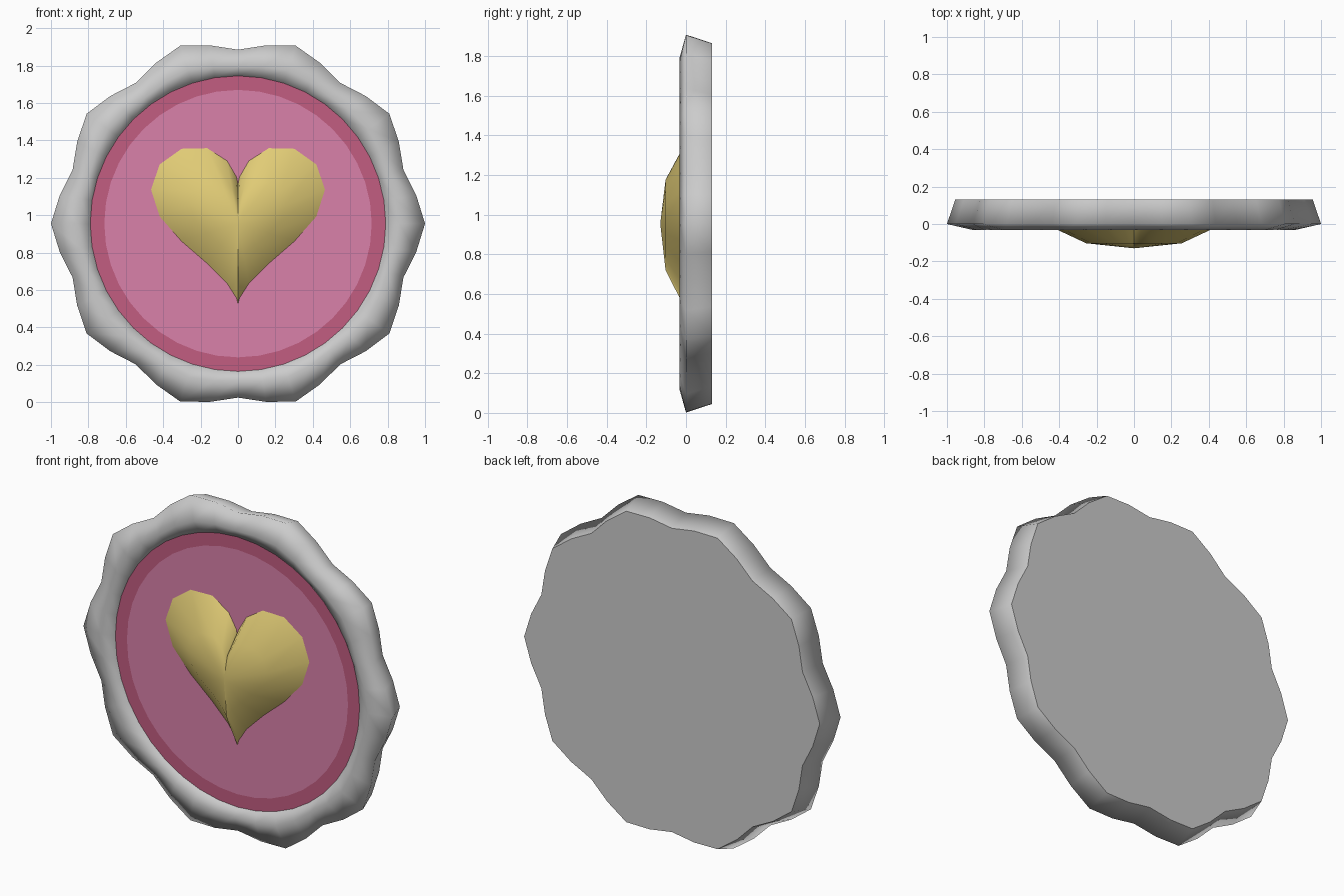
import bpy, bmesh
from math import cos, sin, pi, radians

if "Cube" in bpy.data.objects:
    bpy.data.objects.remove(bpy.data.objects["Cube"])

CZ = 0.955   # height of the medallion centre
N = 40       # sides around the rim


def material(name, rgb):
    m = bpy.data.materials.new(name)
    m.diffuse_color = (*rgb, 1)
    m.use_nodes = True
    m.node_tree.nodes["Principled BSDF"].inputs["Base Color"].default_value = m.diffuse_color
    return m


def ring(bm, radius, amp, y):
    """Ring of N vertices with ten scallops of the given amplitude."""
    verts = []
    for i in range(N):
        a = 2 * pi * i / N
        r = radius + amp * cos(10 * a)
        verts.append(bm.verts.new((r * cos(a), y, CZ + r * sin(a))))
    return verts


def bridge(bm, a, b):
    n = len(a)
    return [bm.faces.new((a[i], a[(i + 1) % n], b[(i + 1) % n], b[i])) for i in range(n)]


def finish(bm, name, mats=()):
    bmesh.ops.recalc_face_normals(bm, faces=bm.faces[:])
    me = bpy.data.meshes.new(name)
    bm.to_mesh(me)
    bm.free()
    for m in mats:
        me.materials.append(m)
    ob = bpy.data.objects.new(name, me)
    bpy.context.collection.objects.link(ob)
    return ob


# Scalloped rim: flat back, smooth rolled edge, inner lip
bm = bmesh.new()
profile = [(0.922, 0.034, 0.13), (0.965, 0.035, 0.0), (0.85, 0.012, -0.032),
           (0.79, 0.0, -0.005), (0.785, 0.0, 0.03)]
rings = [ring(bm, *p) for p in profile]
for a, b in zip(rings, rings[1:]):
    for f in bridge(bm, a, b):
        f.smooth = True
bm.faces.new(rings[0])
finish(bm, "scalloped_rim")

# Inset disc with darker border band
bm = bmesh.new()
outer = ring(bm, 0.79, 0, -0.005)
inner = ring(bm, 0.715, 0, -0.005)
for f in bridge(bm, outer, inner):
    f.material_index = 1
bm.faces.new(inner)
disc = finish(bm, "inset_disc", [material("pink", (0.70, 0.22, 0.40)),
                                 material("dark_pink", (0.54, 0.11, 0.22))])
# open sheet: make sure it faces the front
if disc.data.polygons[0].normal.y > 0:
    disc.data.flip_normals()

# Domed heart: heart-curve outline shrinking towards the apex
S = 0.465 / 16
outline = []
for i in range(24):
    t = 2 * pi * i / 24
    outline.append((S * 16 * sin(t) ** 3,
                    0.066 + S * (13 * cos(t) - 5 * cos(2 * t) - 2 * cos(3 * t) - cos(4 * t))))
bm = bmesh.new()
layers = [[bm.verts.new((k * x, y, CZ + k * z)) for x, z in outline]
          for k, y in ((1.0, -0.005), (0.55, -0.103))]
bridge(bm, *layers)
apex = bm.verts.new((0, -0.13, CZ))
for i in range(24):
    bm.faces.new((layers[1][i], layers[1][(i + 1) % 24], apex))
bm.faces.new(layers[0])
heart = finish(bm, "heart", [material("gold", (0.75, 0.60, 0.18))])
bpy.context.view_layer.objects.active = heart
heart.select_set(True)
bpy.ops.object.shade_smooth_by_angle(angle=radians(35))
